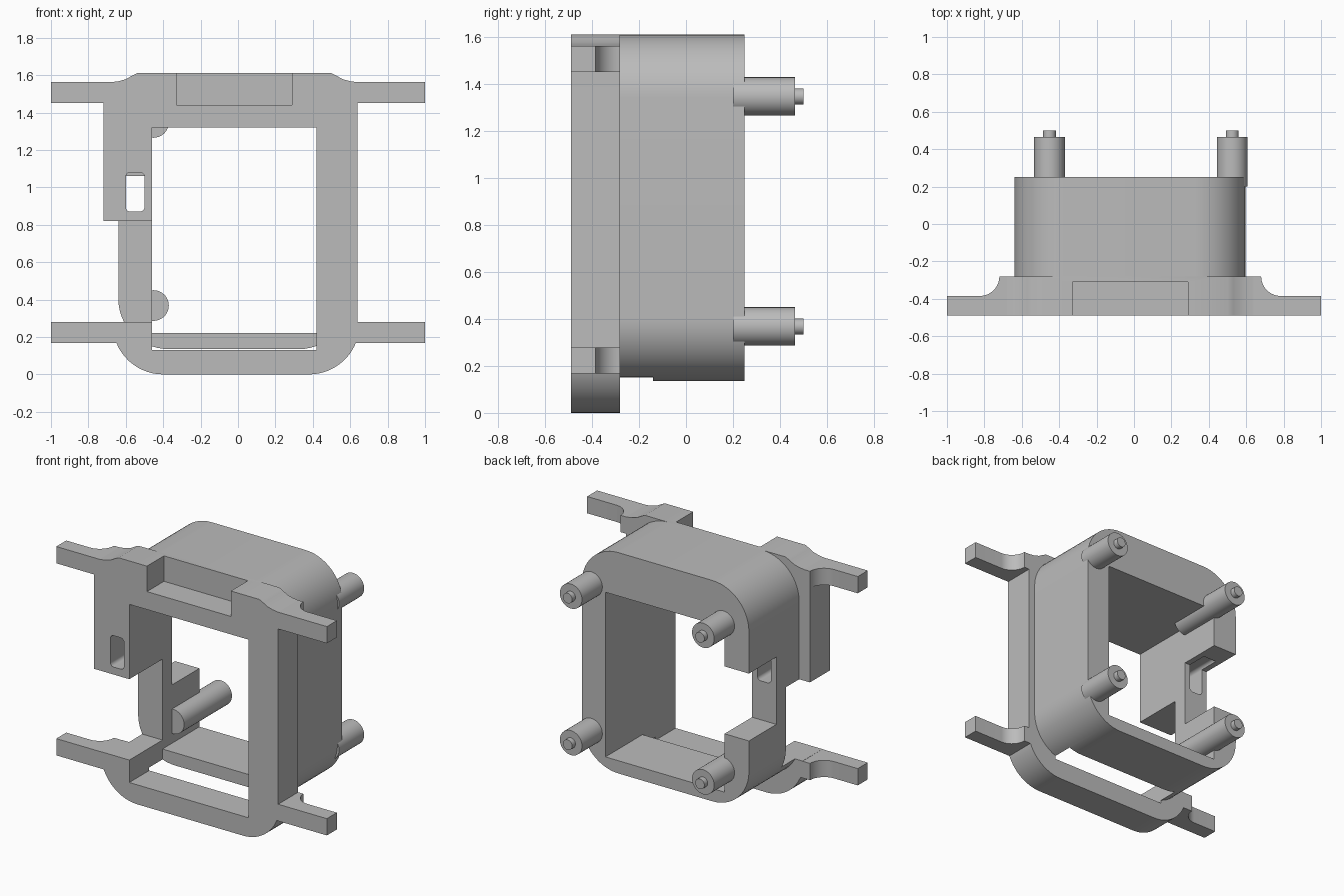
import bpy, bmesh
from math import sin, cos, radians

if "Cube" in bpy.data.objects:
    bpy.data.objects.remove(bpy.data.objects["Cube"])

grey = bpy.data.materials.new("light grey plastic")
grey.use_nodes = True
grey.diffuse_color = (0.5, 0.5, 0.5, 1)
grey.node_tree.nodes["Principled BSDF"].inputs["Base Color"].default_value = (0.5, 0.5, 0.5, 1)

FRONT, JOIN, BACK = -0.49, -0.28, 0.25     # depths of the frame and the body
IN_L, IN_R = -0.46, 0.42                   # sides of the opening


def arc(cx, cy, r, a0, a1, n=14):
    angles = [radians(a0 + (a1 - a0) * i / n) for i in range(n + 1)]
    return [(cx + r * cos(a), cy + r * sin(a)) for a in angles]


def rounded_rect(x0, z0, x1, z1, r):
    return (arc(x1 - r, z0 + r, r, -90, 0) + arc(x1 - r, z1 - r, r, 0, 90)
            + arc(x0 + r, z1 - r, r, 90, 180) + arc(x0 + r, z0 + r, r, 180, 270))


def extrude(name, profile, lo, hi, axis="y"):
    """Extrude a closed profile, (x, z) along y or (x, y) along z."""
    def place(p, t):
        return (p[0], t, p[1]) if axis == "y" else (p[0], p[1], t)
    bm = bmesh.new()
    a = [bm.verts.new(place(p, lo)) for p in profile]
    b = [bm.verts.new(place(p, hi)) for p in profile]
    bm.faces.new(a)
    bm.faces.new(b[::-1])
    for i in range(len(a)):
        j = (i + 1) % len(a)
        bm.faces.new((a[j], a[i], b[i], b[j]))
    bmesh.ops.recalc_face_normals(bm, faces=bm.faces)
    mesh = bpy.data.meshes.new(name)
    bm.to_mesh(mesh)
    bm.free()
    mesh.materials.append(grey)
    obj = bpy.data.objects.new(name, mesh)
    bpy.context.collection.objects.link(obj)
    return obj


def box_cutter(x0, x1, y0, y1, z0, z1):
    return extrude("cutter", [(x0, z0), (x1, z0), (x1, z1), (x0, z1)], y0, y1)


def activate(obj):
    bpy.ops.object.select_all(action="DESELECT")
    obj.select_set(True)
    bpy.context.view_layer.objects.active = obj


def cut(obj, cutter):
    cutter.hide_render = True
    mod = obj.modifiers.new("cut", "BOOLEAN")
    mod.operation, mod.solver, mod.object = "DIFFERENCE", "EXACT", cutter
    activate(obj)
    bpy.ops.object.modifier_apply(modifier=mod.name)
    bpy.data.objects.remove(cutter)


def smooth(obj):
    activate(obj)
    bpy.ops.object.shade_smooth_by_angle(angle=radians(30))


def slot_cutter():
    return extrude("cutter", rounded_rect(-0.60, 0.87, -0.50, 1.08, 0.025), -0.7, 0.1)


# Front frame: open on one side, with rounded lower corners and sloped shoulders
shoulder = [(0, 1.61), (0.03, 1.595), (0.06, 1.578), (0.10, 1.567), (0.14, 1.562)]
outline = arc(0.38, 0.27, 0.27, -90, -15)
outline += [(0.64, 0.28)]
outline += [(0.50 + x, z) for x, z in reversed(shoulder)]
outline += [(-0.54 - x, z) for x, z in shoulder]
outline += [(-0.72, 1.56), (-0.72, 0.82), (IN_L, 0.82), (IN_L, 1.32), (IN_R, 1.32),
            (IN_R, 0.13), (IN_L, 0.13), (IN_L, 0.28), (-0.665, 0.28)]
outline += arc(-0.40, 0.27, 0.27, 185, 270)
frame = extrude("front_frame", outline, FRONT, JOIN)
cut(frame, box_cutter(-0.33, 0.29, -0.7, -0.31, 1.44, 1.8))
cut(frame, slot_cutter())
smooth(frame)

# Rear body: rounded sleeve with its opening, side gaps and lower gap
body = extrude("rear_body", rounded_rect(-0.64, 0.135, 0.595, 1.61, 0.27), JOIN, BACK)
cut(body, box_cutter(IN_L, IN_R, -0.5, 0.5, 0.22, 1.32))
cut(body, box_cutter(-0.8, -0.4, -0.04, 0.5, 0.61, 1.06))
cut(body, box_cutter(-0.8, IN_L, -0.5, -0.14, 0.28, 0.82))
cut(body, box_cutter(IN_L, IN_R, -0.5, -0.14, 0, 0.25))
cut(body, slot_cutter())
smooth(body)

# Mounting arms with a concave fillet behind each root
for side, sign, root in (("left", 1, 0.68), ("right", -1, 0.72)):
    plan = [(0.5, FRONT), (1, FRONT), (1, -0.385)]
    plan += arc(root + 0.105, JOIN, 0.105, 270, 180) + [(0.5, JOIN)]
    plan = [(sign * x, y) for x, y in plan]
    for level, z in (("upper", 1.45), ("lower", 0.167)):
        smooth(extrude(f"{level}_{side}_arm", plan, z, z + 0.112, "z"))

# Rear pegs with thin locating pins; two run on along the opening
for side, x, start in (("left", 0.525, 0.2), ("right", -0.452, -0.04)):
    for level, z in (("upper", 1.347), ("lower", 0.368)):
        smooth(extrude(f"{level}_{side}_peg", arc(x, z, 0.082, 0, 350, 35), start, 0.465))
        smooth(extrude(f"{level}_{side}_pin", arc(x, z, 0.034, 0, 345, 23), 0.44, 0.50))
